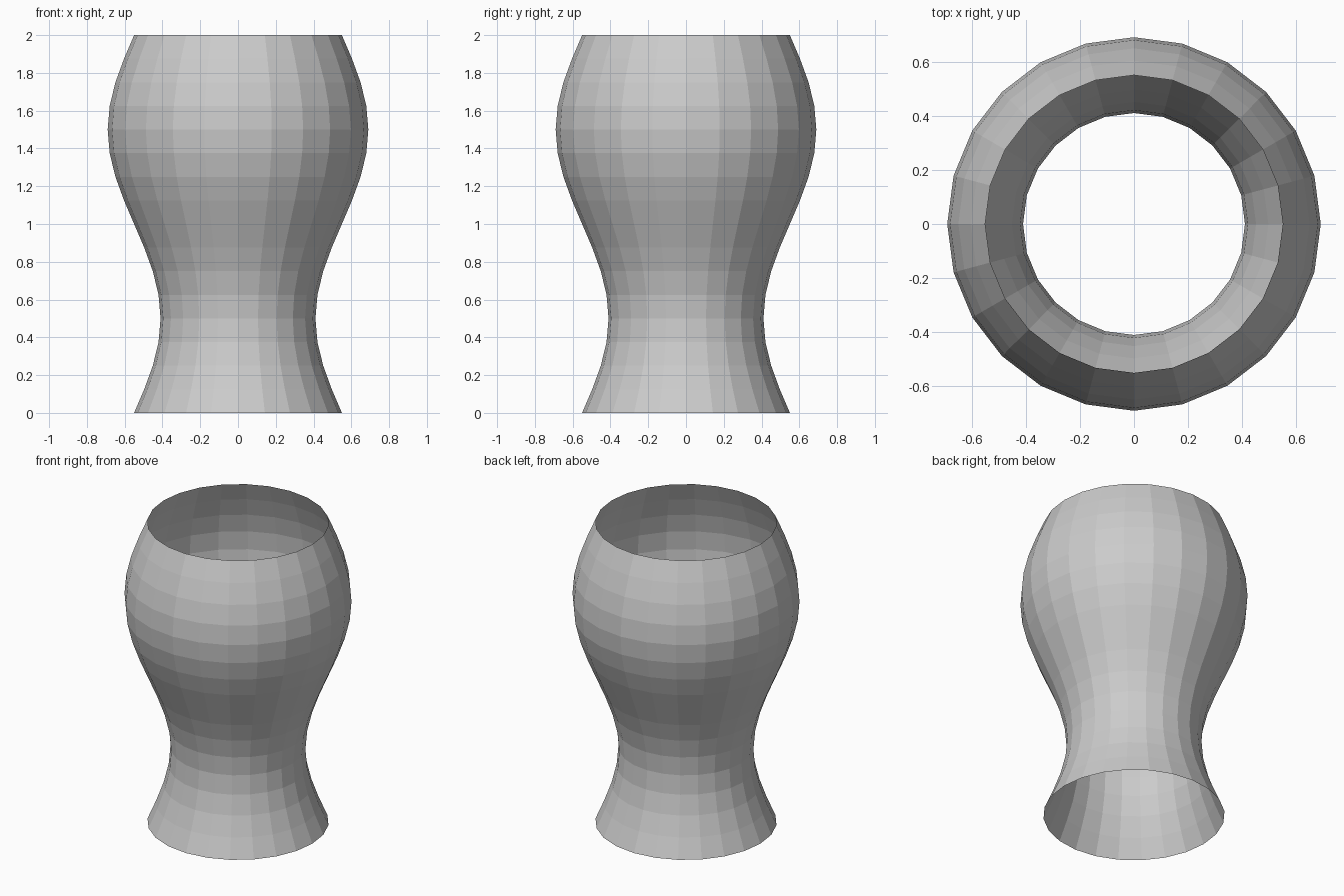
import bpy, bmesh, math

if "Cube" in bpy.data.objects:
    bpy.data.objects.remove(bpy.data.objects["Cube"])

SIDES, ROWS, HEIGHT = 24, 16, 2.0

grey = bpy.data.materials.new("light grey")
grey.diffuse_color = (0.6, 0.6, 0.6, 1)
grey.use_nodes = True
grey.node_tree.nodes["Principled BSDF"].inputs["Base Color"].default_value = grey.diffuse_color

# Open vase wall: sine-wave profile, narrow waist below, belly above
bm = bmesh.new()
rings = []
for j in range(ROWS + 1):
    z = HEIGHT * j / ROWS
    r = 0.55 - 0.14 * math.sin(math.pi * z)
    rings.append([bm.verts.new((r * math.cos(2 * math.pi * i / SIDES),
                                r * math.sin(2 * math.pi * i / SIDES), z))
                  for i in range(SIDES)])
for low, high in zip(rings, rings[1:]):
    for i in range(SIDES):
        k = (i + 1) % SIDES
        bm.faces.new((low[i], low[k], high[k], high[i]))

mesh = bpy.data.meshes.new("vase_wall")
bm.to_mesh(mesh)
bm.free()
mesh.materials.append(grey)
bpy.context.collection.objects.link(bpy.data.objects.new("vase_wall", mesh))
